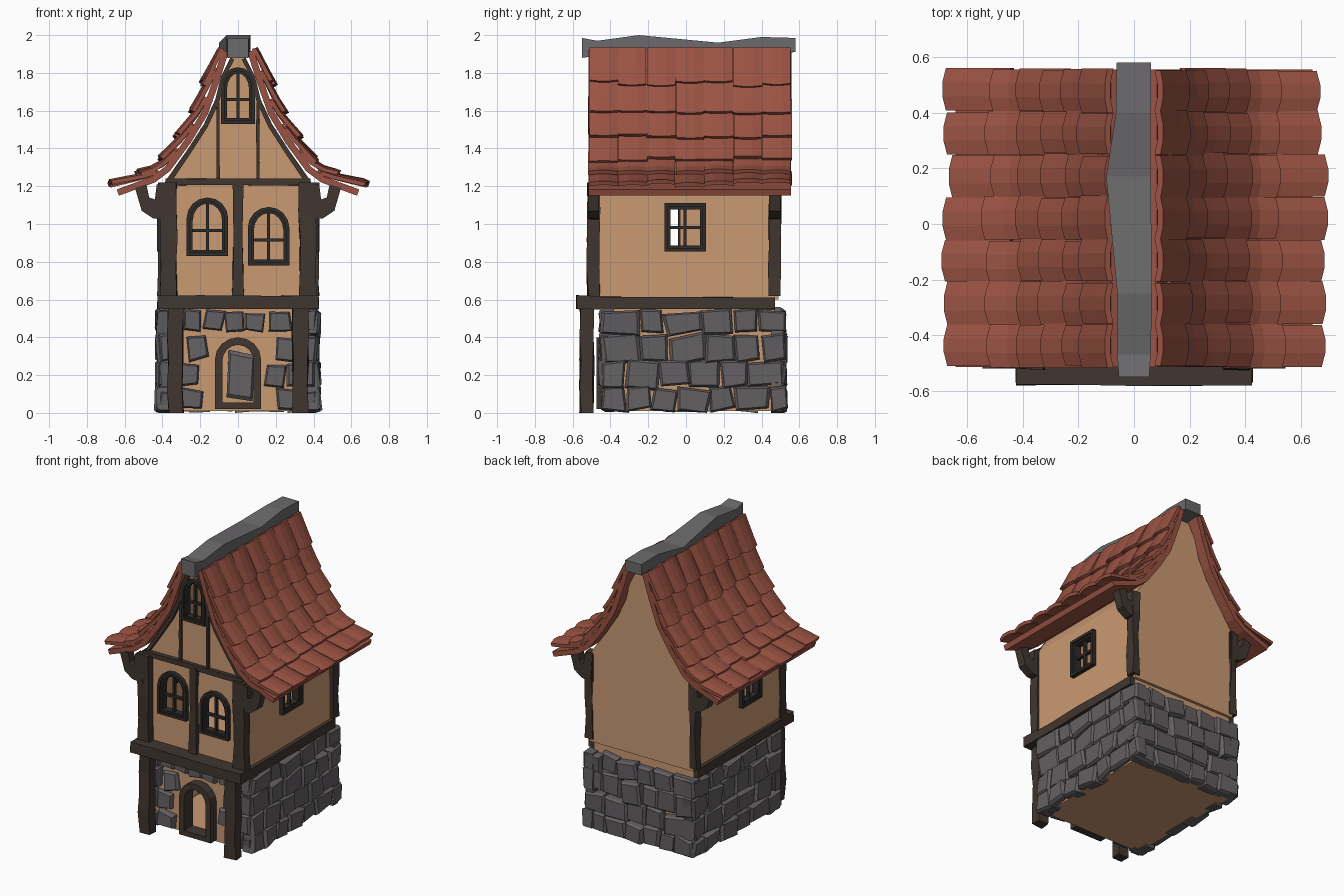
import bpy, bmesh, math, random
from mathutils import Matrix, Vector

if "Cube" in bpy.data.objects:
    bpy.data.objects.remove(bpy.data.objects["Cube"])

random.seed(4)
rnd = random.uniform


def material(name, c):
    m = bpy.data.materials.new(name)
    m.diffuse_color = (*c, 1)
    m.use_nodes = True
    m.node_tree.nodes["Principled BSDF"].inputs["Base Color"].default_value = m.diffuse_color
    return m


PLASTER = material("plaster", (0.59, 0.32, 0.17))
TILE = material("red_tile", (0.32, 0.085, 0.055))
STONE = material("stone", (0.125, 0.115, 0.122))
RIDGE = material("ridge_grey", (0.15, 0.145, 0.15))
WOOD = material("dark_wood", (0.052, 0.037, 0.029))
FRAME = material("window_frame", (0.028, 0.025, 0.023))

# Local frame of every wall: u right, -y outward, z up
FRONT = Matrix()
RIGHT, LEFT, BACK = (Matrix.Rotation(math.radians(a), 4, 'Z') for a in (90, -90, 180))


def finish(bm, name, mat, M=FRONT):
    bmesh.ops.recalc_face_normals(bm, faces=bm.faces)
    bm.transform(M)
    me = bpy.data.meshes.new(name)
    bm.to_mesh(me)
    bm.free()
    ob = bpy.data.objects.new(name, me)
    bpy.context.collection.objects.link(ob)
    if mat:
        me.materials.append(mat)
    return ob


def loft(bm, rings):
    """Closed solid through rings of points."""
    rs = [[bm.verts.new(p) for p in r] for r in rings]
    n = len(rs[0])
    for a, b in zip(rs, rs[1:]):
        for i in range(n):
            bm.faces.new((a[i], a[(i + 1) % n], b[(i + 1) % n], b[i]))
    bm.faces.new(rs[0])
    bm.faces.new(rs[-1][::-1])


def prism(name, pts, y0, y1, mat, M=FRONT):
    bm = bmesh.new()
    loft(bm, [[(x, y, z) for x, z in pts] for y in (y0, y1)])
    return finish(bm, name, mat, M)


def rect(x0, x1, z0, z1):
    return [(x0, z0), (x1, z0), (x1, z1), (x0, z1)]


def arch(cx, w, z0, z1, rise, n=8):
    arc = [(cx + w / 2 * math.cos(math.pi * i / n), z1 - rise + rise * math.sin(math.pi * i / n))
           for i in range(n + 1)]
    return [(cx - w / 2, z0), (cx + w / 2, z0)] + arc


def ring(name, outer, inner, y0, y1, mat, M=FRONT):
    bm = bmesh.new()
    loops = [[bm.verts.new((x, y, z)) for x, z in p]
             for p, y in ((outer, y0), (inner, y0), (inner, y1), (outer, y1))]
    n = len(outer)
    for k in range(4):
        a, b = loops[k], loops[(k + 1) % 4]
        for i in range(n):
            bm.faces.new((a[i], a[(i + 1) % n], b[(i + 1) % n], b[i]))
    return finish(bm, name, mat, M)


def timber(name, lo, hi, axis=2, wob=0.007):
    """Slightly crooked hewn beam along one axis."""
    bm = bmesh.new()
    a, b = [i for i in range(3) if i != axis]
    rings = []
    for k in range(5):
        r = []
        for i, j in ((0, 0), (1, 0), (1, 1), (0, 1)):
            p = [0, 0, 0]
            p[axis] = lo[axis] + (hi[axis] - lo[axis]) * k / 4
            p[a] = (lo, hi)[i][a] + rnd(-wob, wob)
            p[b] = (lo, hi)[j][b] + rnd(-wob, wob)
            r.append(p)
        rings.append(r)
    loft(bm, rings)
    return finish(bm, name, WOOD)


def carve(ob, cutters):
    for c in cutters:
        m = ob.modifiers.new("cut", 'BOOLEAN')
        m.object, m.operation, m.solver = c, 'DIFFERENCE', 'EXACT'
    bpy.context.view_layer.update()
    me = bpy.data.meshes.new_from_object(ob.evaluated_get(bpy.context.evaluated_depsgraph_get()))
    ob.modifiers.clear()
    ob.data = me
    for c in cutters:
        bpy.data.objects.remove(c)


def mirrored(half):
    return half + [(-x, z) for x, z in half[::-1]]


# Windows: frame, cross bars, and a cutter for the opening
def window(name, shape, cx, w, z0, z1, rise, y, M=FRONT, t=0.032):
    def mk(g):
        if shape == "arch":
            return arch(cx, w - 2 * g, z0 + g, z1 - g, rise - g * 0.6)
        return rect(cx - w / 2 + g, cx + w / 2 - g, z0 + g, z1 - g)
    ring(name + "_frame", mk(0), mk(t * 0.6), y - 0.03, y + 0.03, FRAME, M)
    ring(name + "_inner_frame", mk(t * 0.5), mk(t), y - 0.018, y + 0.03, FRAME, M)
    zm = (z0 + z1) / 2 - (0.02 if rise else 0)
    prism(name + "_upright", rect(cx - .008, cx + .008, z0 + .01, z1 - .01), y - .008, y + .015, FRAME, M)
    prism(name + "_crossbar", rect(cx - w / 2 + .01, cx + w / 2 - .01, zm - .008, zm + .008),
          y - .008, y + .015, FRAME, M)
    return prism(name + "_cutter", mk(t * 0.7), y - 0.1, y + 0.12, None, M)


cuts = [window("left_front_window", "arch", -0.162, 0.22, 0.83, 1.14, 0.11, -0.47),
        window("right_front_window", "arch", 0.162, 0.22, 0.78, 1.09, 0.11, -0.47),
        window("gable_window", "arch", 0, 0.18, 1.53, 1.83, 0.10, -0.47),
        window("right_side_window", "square", -0.005, 0.22, 0.855, 1.11, 0, -0.40, RIGHT),
        window("left_side_window", "square", 0.12, 0.22, 0.855, 1.11, 0, -0.40, LEFT)]

# Plastered upper floor with gables, hollow inside
gable = [(0.37, 1.25), (0.27, 1.39), (0.18, 1.53), (0.12, 1.66), (0.09, 1.78), (0.04, 1.88)]
upper = prism("upper_walls", mirrored([(0.40, 0.6), (0.40, 1.2)] + gable), -0.47, 0.49, PLASTER)
room = [(0.36, 0.64), (0.36, 1.18), (0.32, 1.24), (0.22, 1.39), (0.13, 1.54), (0.08, 1.68), (0.06, 1.80)]
carve(upper, [prism("room_cutter", mirrored(room), -0.43, 0.45, None)] + cuts)

# Ground floor with open doorway
lower = prism("lower_walls", rect(-0.385, 0.385, 0.01, 0.61), -0.41, 0.47, PLASTER)
carve(lower, [prism("cellar_cutter", rect(-0.35, 0.35, 0.03, 0.56), -0.37, 0.43, None),
              prism("door_cutter", arch(0, 0.18, 0.04, 0.37, 0.09), -0.6, -0.3, None)])
ring("door_frame", arch(0, 0.245, 0.02, 0.40, 0.12), arch(0, 0.165, 0.055, 0.36, 0.085), -0.475, -0.38, WOOD)


# Rubble stone cladding
def stone(bm, cx, cz, w, h, d0, d1, turn):
    corners = [Vector((sx * w / 2 + rnd(-.012, .012), sz * h / 2 + rnd(-.012, .012)))
               for sx, sz in ((-1, -1), (1, -1), (1, 1), (-1, 1))]
    rot = Matrix.Rotation(turn, 2)
    tilt = [rnd(-.008, .008) for _ in corners]
    rings = []
    for d, s in ((d0, 1), (d1 - 0.016, 1), (d1, 0.84)):
        r = []
        for c, t in zip(corners, tilt):
            p = rot @ c * s
            r.append((cx + p.x, -d - (t if d > d0 else 0), max(0.0, min(0.56, cz + p.y))))
        rings.append(r)
    loft(bm, rings)


def stone_wall(name, M, u0, u1, d0, d1, wmin, wmax, gap, door=False):
    bm = bmesh.new()
    edges = [0.005, 0.13, 0.27, 0.42, 0.545]
    for za, zb in zip(edges, edges[1:]):
        u = u0
        while u < u1 - 0.03:
            w = rnd(wmin, wmax)
            if u1 - u - w < wmin * 0.7:
                w = u1 - u
            cx, cz = u + w / 2, (za + zb) / 2 + rnd(-.01, .01)
            u += w
            if door and cz < 0.42 and abs(cx) < 0.12 + w * 0.35:
                continue
            stone(bm, cx, cz, w - gap, zb - za - gap, d0, d1 + rnd(-.012, .012), rnd(-.11, .11))
    return finish(bm, name, STONE, M)


stone_wall("front_stones", FRONT, -0.42, 0.42, 0.38, 0.45, 0.09, 0.14, 0.016, True)
stone_wall("right_stones", RIGHT, -0.45, 0.53, 0.35, 0.43, 0.12, 0.20, 0.004)
stone_wall("left_stones", LEFT, -0.53, 0.45, 0.35, 0.43, 0.12, 0.20, 0.004)
stone_wall("back_stones", BACK, -0.42, 0.42, 0.45, 0.525, 0.11, 0.18, 0.004)
bm = bmesh.new()
stone(bm, 0.01, 0.19, 0.14, 0.25, -0.44, -0.38, -0.1)
finish(bm, "inner_stone", STONE)

# Timber frame
timber("front_beam", (-0.425, -0.58, 0.55), (0.425, -0.45, 0.62), 0, 0.003)
timber("middle_post", (-0.026, -0.50, 0.62), (0.026, -0.46, 1.22))
timber("gable_beam", (-0.385, -0.50, 1.205), (0.385, -0.46, 1.24), 0, 0.002)
bracket = [(0.37, 1.02), (0.45, 1.03), (0.51, 1.07), (0.545, 1.19), (0.485, 1.21),
           (0.47, 1.14), (0.44, 1.13), (0.43, 1.21), (0.37, 1.21)]
trim = [(0.375, 1.235)] + gable[1:]
trim_in = [(0.345, 1.235), (0.25, 1.375), (0.16, 1.515), (0.098, 1.65), (0.07, 1.775), (0.02, 1.87)]
for s, side in ((1, "right"), (-1, "left")):
    def sp(x0, x1):
        return sorted((s * x0, s * x1))
    a, b = sp(0.29, 0.37)
    timber(side + "_porch_post", (a, -0.56, 0), (b, -0.49, 0.56))
    a, b = sp(0.325, 0.41)
    timber(side + "_front_post", (a, -0.52, 0.62), (b, -0.455, 1.22))
    a, b = sp(0.375, 0.425)
    timber(side + "_back_post", (a, 0.44, 0.62), (b, 0.50, 1.22))
    timber(side + "_beam", (a, -0.57, 0.55), (b, 0.47, 0.615), 1, 0.004)
    a, b = sp(0.097, 0.113)
    timber(side + "_gable_post", (a, -0.49, 1.23), (b, -0.46, 1.64), 2, 0.001)
    prism(side + "_gable_trim", [(s * x, z) for x, z in trim + trim_in[::-1]], -0.495, -0.465, WOOD)
    for y, end in ((-0.52, "front"), (0.44, "back")):
        prism(f"{side}_{end}_bracket", [(s * x, z) for x, z in bracket], y, y + 0.06, WOOD)

# Roof curve, eave to ridge
CURVE = [Vector(p) for p in ((0.63, 1.15), (0.44, 1.22), (0.36, 1.28), (0.25, 1.43),
                             (0.16, 1.58), (0.10, 1.75), (0.05, 1.91))]


def normal(i):
    t = (CURVE[min(i + 1, 6)] - CURVE[max(i - 1, 0)]).normalized()
    return Vector((t.y, -t.x))


def on_roof(s, off):
    for i in range(6):
        l = (CURVE[i + 1] - CURVE[i]).length
        if s <= l or i == 5:
            f = s / l
            return CURVE[i].lerp(CURVE[i + 1], f) + normal(i).lerp(normal(i + 1), f) * off
        s -= l


def tile(bm, side, y0, y1, s0, s1):
    lift = rnd(0.055, 0.07)
    layers = []
    for th in (0.022, 0):
        grid = []
        for k in range(4):
            f = k / 3
            row = []
            for j in range(4):
                v = j / 3
                bulge = 0.012 * math.sin(math.pi * v)
                p = on_roof(s0 + (s1 - s0) * f - bulge * (1 - f), lift * (1 - f) + 0.028 * f + bulge + th)
                row.append(bm.verts.new((side * p.x, y0 + (y1 - y0) * v, p.y)))
            grid.append(row)
        layers.append(grid)
    for g in layers:
        for k in range(3):
            for j in range(3):
                bm.faces.new((g[k][j], g[k][j + 1], g[k + 1][j + 1], g[k + 1][j]))
    rim = [(0, 0), (0, 1), (0, 2), (0, 3), (1, 3), (2, 3), (3, 3), (3, 2), (3, 1), (3, 0), (2, 0), (1, 0)]
    t, b = layers
    for (k, j), (m, n) in zip(rim, rim[1:] + rim[:1]):
        bm.faces.new((t[k][j], t[m][n], b[m][n], b[k][j]))


for side, name in ((1, "right"), (-1, "left")):
    under = [(side * p.x, p.y) for p in CURVE]
    over = [(side * q.x, q.y) for q in (CURVE[i] + normal(i) * 0.035 for i in range(7))]
    prism(name + "_roof_board", under + over[::-1], -0.515, 0.555, TILE)
    bm = bmesh.new()
    for r in range(6):
        for c in range(7):
            y = -0.515 + c * 0.153
            s0 = r * 0.165 - 0.012 + rnd(-.018, .018)
            tile(bm, side, y + rnd(-.004, .006), y + 0.153 + rnd(-.006, .006), s0, min(s0 + 0.25, 1.02))
    finish(bm, name + "_roof_tiles", TILE)

# Crooked ridge cap
bm = bmesh.new()
stations = [(-0.55, -.055, .055, 1.88, 1.985), (-0.47, -.06, .06, 1.89, 1.97), (-0.25, -.06, .065, 1.90, 2.0),
            (0.17, -.10, .06, 1.90, 1.96), (0.40, -.065, .06, 1.90, 1.99), (0.58, -.062, .062, 1.91, 1.985)]
loft(bm, [[(a, y, b), (c, y, b), (c, y, t), (a, y, t)] for y, a, c, b, t in stations])
finish(bm, "ridge_cap", RIDGE)
